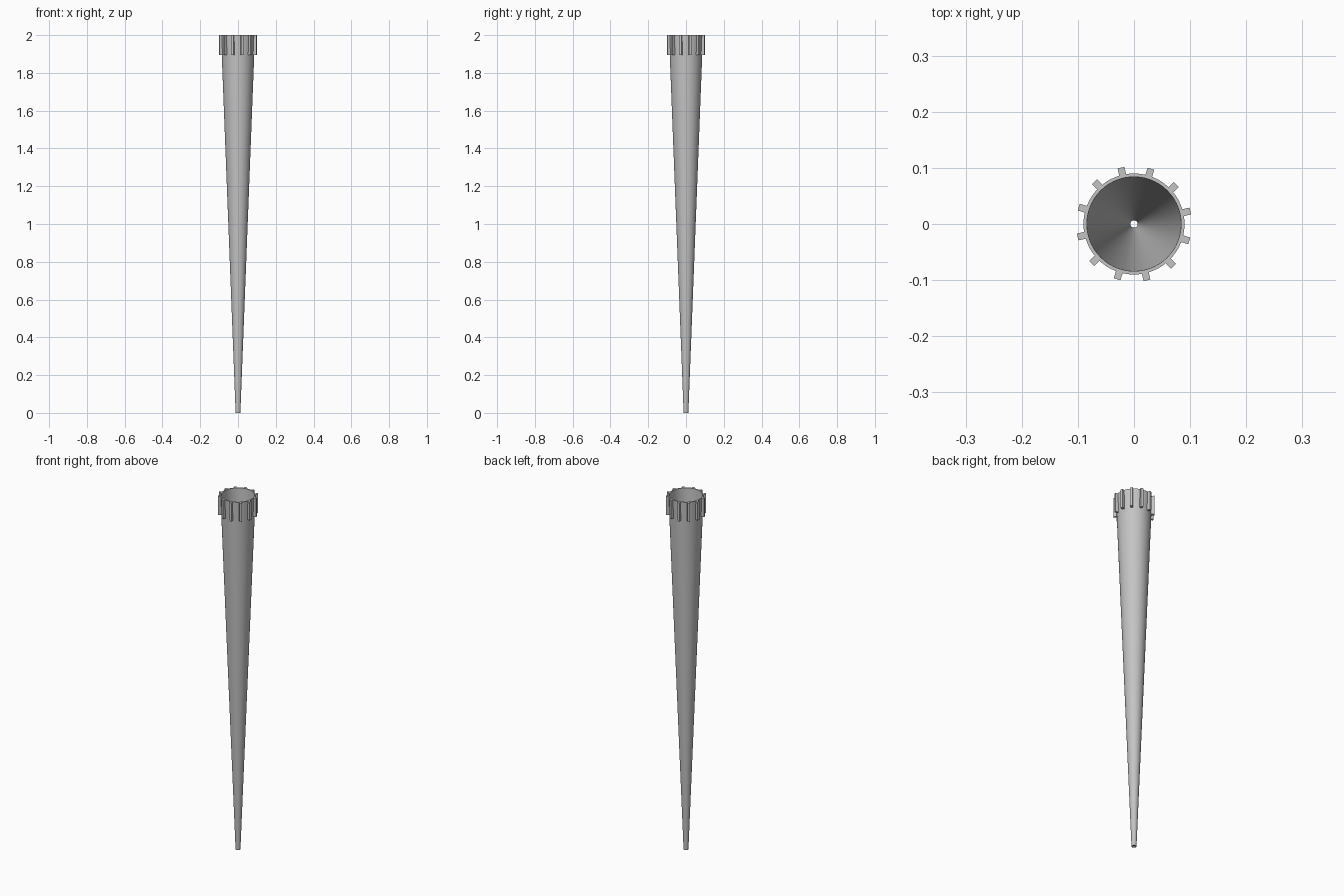
import bpy
import bmesh
from math import cos, sin, radians, tau
from mathutils import Matrix

cube = bpy.data.objects.get("Cube")
if cube:
    bpy.data.objects.remove(cube, do_unlink=True)

HEIGHT = 2.0
SIDES = 64
RIBS = 12

grey = bpy.data.materials.new("plain_grey")
grey.use_nodes = True
colour = (0.55, 0.55, 0.55, 1)
grey.diffuse_color = colour
grey.node_tree.nodes["Principled BSDF"].inputs["Base Color"].default_value = colour


def add_object(name, bm):
    bmesh.ops.recalc_face_normals(bm, faces=bm.faces)
    mesh = bpy.data.meshes.new(name)
    bm.to_mesh(mesh)
    bm.free()
    mesh.materials.append(grey)
    obj = bpy.data.objects.new(name, mesh)
    bpy.context.collection.objects.link(obj)
    return obj


# Hollow tapered tube: a closed wall profile swept round the axis
bm = bmesh.new()
wall = [(0.0125, 0), (0.09, HEIGHT), (0.084, HEIGHT), (0.0065, 0)]
rings = []
for radius, z in wall:
    rings.append([bm.verts.new((radius * cos(tau * i / SIDES),
                                radius * sin(tau * i / SIDES), z))
                  for i in range(SIDES)])
for k, ring in enumerate(rings):
    other = rings[(k + 1) % len(rings)]
    for i in range(SIDES):
        j = (i + 1) % SIDES
        bm.faces.new((ring[i], ring[j], other[j], other[i]))
tube = add_object("tapered_tube", bm)
bpy.context.view_layer.objects.active = tube
tube.select_set(True)
bpy.ops.object.shade_smooth_by_angle(angle=radians(30))

# Grip ribs round the top rim
bm = bmesh.new()
inner, outer, width, length = 0.085, 0.103, 0.0125, 0.105
for i in range(RIBS):
    turn = Matrix.Rotation(radians(13) + tau * i / RIBS, 4, "Z")
    place = Matrix.Translation(((inner + outer) / 2, 0, HEIGHT - length / 2))
    size = Matrix.Diagonal((outer - inner, width, length, 1))
    bmesh.ops.create_cube(bm, size=1, matrix=turn @ place @ size)
add_object("rim_ribs", bm)
